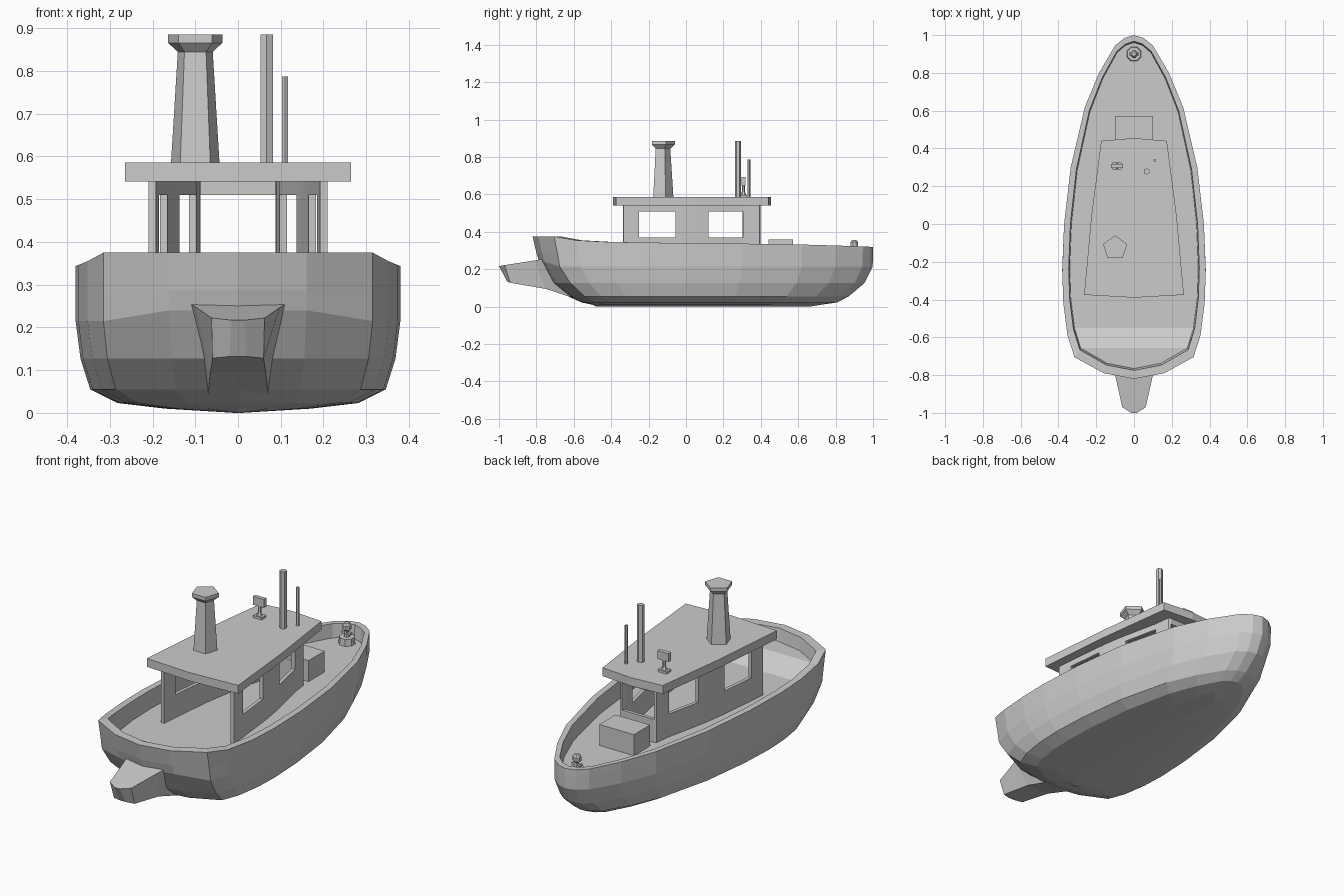
import bpy, bmesh, math
from mathutils import Vector

if "Cube" in bpy.data.objects:
    bpy.data.objects.remove(bpy.data.objects["Cube"])

def finish(name, bm):
    bmesh.ops.remove_doubles(bm, verts=bm.verts, dist=0.0001)
    bmesh.ops.recalc_face_normals(bm, faces=bm.faces)
    me = bpy.data.meshes.new(name)
    bm.to_mesh(me)
    bm.free()
    ob = bpy.data.objects.new(name, me)
    bpy.context.collection.objects.link(ob)
    return ob

def loft(name, rings):
    """Skin a stack of equal-length point loops and cap both ends."""
    bm = bmesh.new()
    vs = [[bm.verts.new(p) for p in r] for r in rings]
    n = len(rings[0])
    for a, b in zip(vs, vs[1:]):
        for i in range(n):
            j = (i + 1) % n
            bm.faces.new((a[i], a[j], b[j], b[i]))
    bm.faces.new(vs[0])
    bm.faces.new(vs[-1])
    return finish(name, bm)

def turned(name, x, y, profile, sides, phase=math.pi / 2):
    """Faceted upright part from (radius, z) pairs."""
    return loft(name, [[(x + r * math.cos(phase + 2 * math.pi * k / sides),
                         y + r * math.sin(phase + 2 * math.pi * k / sides), z)
                        for k in range(sides)] for r, z in profile])

def box(name, x0, x1, y0, y1, z0, z1):
    return loft(name, [[(x0, y0, z), (x1, y0, z), (x1, y1, z), (x0, y1, z)] for z in (z0, z1)])

# Hull: half-breadth stations (x, y, rim height) from stern to bow
stations = [(0, -.82, .375), (.16, -.79, .375), (.315, -.705, .375), (.352, -.59, .355),
            (.374, -.42, .346), (.38, -.25, .343), (.37, 0, .34), (.335, .3, .337),
            (.26, .62, .332), (.185, .80, .327), (.1, .945, .322), (.05, .985, .32), (0, 1, .32)]

def ring(xs, bow, stern, zf):
    pts = [(x * xs, y * (bow if y > 0 else stern / .82), zf(y, z)) for x, y, z in stations]
    return pts + [(-x, y, z) for x, y, z in pts[-2:0:-1]]

def flat(z0):
    return lambda y, z: z0

rings = [ring(.895, .96, .765, lambda y, z: .31 if y < -.65 else .25),   # deck edge
         ring(.91, .967, .775, lambda y, z: z),                          # inner rim
         ring(1, 1, .82, lambda y, z: z),                                # outer rim
         ring(1, 1, .80, flat(.288)),
         ring(1, .998, .785, lambda y, z: .24 if y < -.75 else .215),
         ring(.97, .955, .72, flat(.127)),
         ring(.91, .87, .63, flat(.055)),
         ring(.74, .81, .56, flat(.023)),
         ring(.45, .72, .50, flat(.01)),
         ring(.02, .66, .48, flat(0))]
bm = bmesh.new()
vs = [[bm.verts.new(p) for p in r] for r in rings]
n, m = len(rings[0]), len(stations)
for a, b in zip(vs, vs[1:]):
    for i in range(n):
        j = (i + 1) % n
        bm.faces.new((a[i], a[j], b[j], b[i]))
for r in (vs[0], vs[-1]):          # deck and keel strips, port to starboard
    for i in range(m - 1):
        q = [r[i], r[i + 1], r[(n - i - 1) % n], r[(n - i) % n]]
        bm.faces.new(list(dict.fromkeys(q)))
finish("hull", bm)

# Stern fairing
def section(w1, z1, y1, w0, z0, y0):
    return [(-w1, y1, z1), (w1, y1, z1), (w0, y0, z0), (-w0, y0, z0)]
loft("stern_fairing", [section(.112, .255, -.76, .07, .045, -.60),
                       section(.098, .247, -.81, .065, .095, -.75),
                       section(.062, .222, -.97, .06, .128, -.94),
                       section(.015, .217, -1.0, .02, .132, -.955)])

# Cabin: plan path on one side, mirrored round the front; window cells left open
side = [(.21, -.335), (.203, -.25), (.183, -.055), (.179, -.02), (.165, .07),
        (.155, .12), (.115, .305), (.104, .392), (.092, .397)]
path = side + [(-x, y) for x, y in reversed(side)]
levels = [.24, .37, .51, .545]
windows = {1, 5, 8, 11, 15}
bm = bmesh.new()
grid = [[bm.verts.new((x, y, z)) for z in levels] for x, y in path]
for i in range(len(path) - 1):
    for k in range(3):
        if not (k == 1 and i in windows):
            bm.faces.new((grid[i][k], grid[i + 1][k], grid[i + 1][k + 1], grid[i][k + 1]))
cabin = finish("cabin_walls", bm)
if cabin.data.polygons[0].normal.x < 0:
    cabin.data.flip_normals()
mod = cabin.modifiers.new("thickness", 'SOLIDIFY')
mod.thickness = .018
mod.offset = -1

# Roof
plan = [(0, -.39), (.264, -.375), (.226, .04), (.174, .44), (0, .455),
        (-.174, .44), (-.226, .04), (-.264, -.375)]
loft("roof", [[(x, y, z) for x, y in plan] for z in (.542, .586)])

# Funnel, mast and aerial
turned("funnel", -.1, -.127, [(.06, .58), (.043, .845), (.067, .866), (.067, .885)], 5)
turned("mast", .067, .278, [(.017, .58), (.017, .885)], 6)
turned("aerial", .11, .336, [(.008, .58), (.008, .787)], 6)

# Roof lamp
box("lamp_base", -.115, -.065, .288, .326, .58, .598)
turned("lamp_stem", -.09, .307, [(.016, .595), (.008, .615), (.008, .655)], 6)
box("lamp_head", -.122, -.058, .297, .318, .648, .692)

# Foredeck locker and bow post
box("deck_locker", -.1, .1, .44, .573, .24, .36)
turned("bow_post_base", 0, .9, [(.042, .24), (.038, .285)], 8, math.pi / 8)
turned("bow_post", 0, .9, [(.014, .28), (.01, .315), (.022, .325), (.022, .345), (.012, .357)], 8, math.pi / 8)
box("bow_post_bar", -.026, .026, .893, .907, .298, .31)
